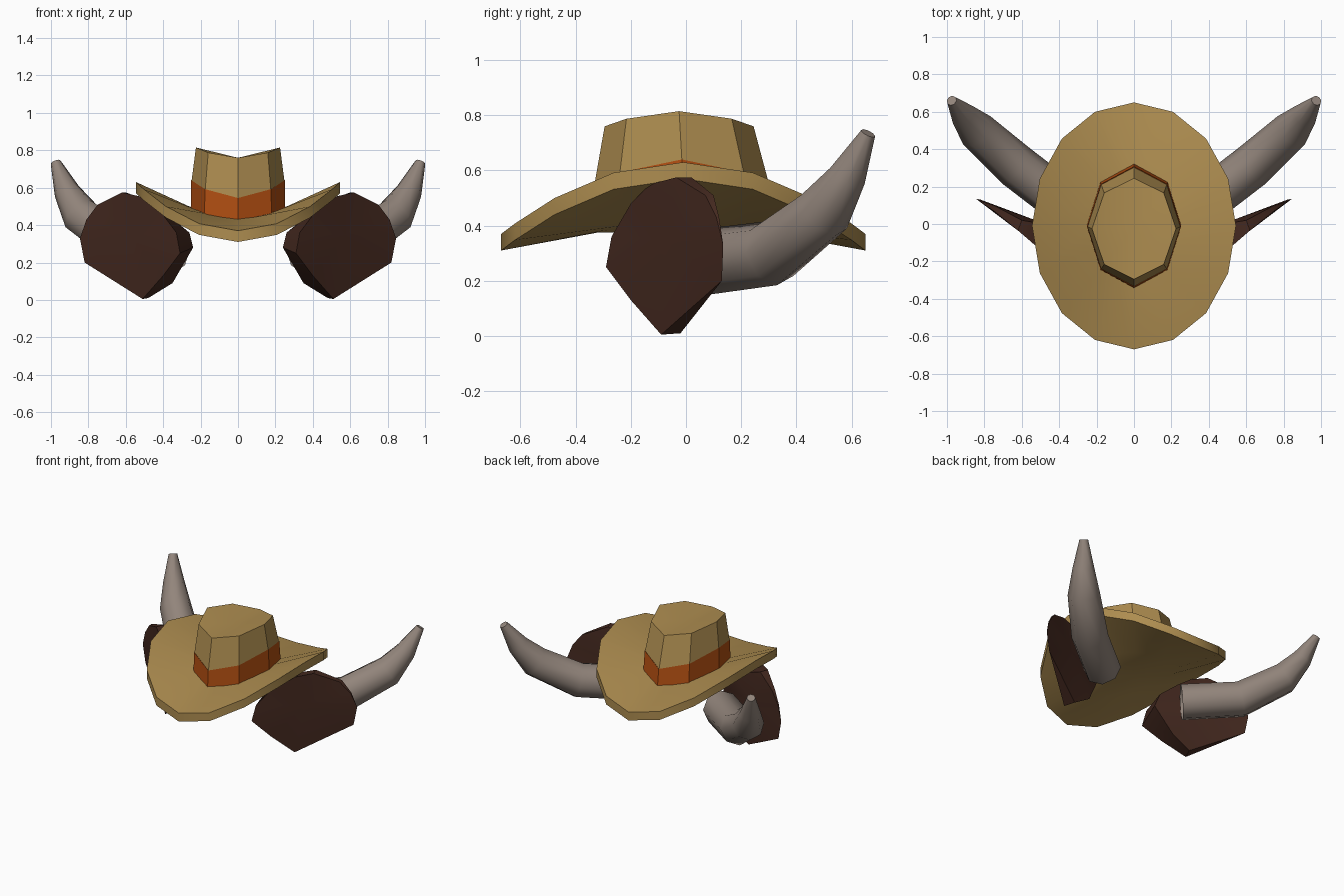
import bpy, bmesh
from math import sin, cos, pi
from mathutils import Vector

cube = bpy.data.objects.get("Cube")
if cube:
    bpy.data.objects.remove(cube, do_unlink=True)


def material(name, rgb):
    mat = bpy.data.materials.new(name)
    mat.use_nodes = True
    mat.diffuse_color = (*rgb, 1)
    shader = mat.node_tree.nodes["Principled BSDF"]
    shader.inputs["Base Color"].default_value = (*rgb, 1)
    shader.inputs["Roughness"].default_value = 0.9
    return mat


TAN = material("tan felt", (0.42, 0.265, 0.08))
ORANGE = material("orange band", (0.46, 0.08, 0.006))
BROWN = material("dark brown fur", (0.058, 0.022, 0.014))
GREY = material("grey horn", (0.29, 0.235, 0.2))


def loft(name, rings, mat, start=None, end=None, angle=35):
    """Skin a list of closed rings; start and end are optional cap centres."""
    bm = bmesh.new()
    loops = [[bm.verts.new(p) for p in ring] for ring in rings]
    count = len(loops[0])
    for low, high in zip(loops, loops[1:]):
        for i in range(count):
            j = (i + 1) % count
            bm.faces.new((low[i], low[j], high[j], high[i]))
    for loop, centre in ((loops[0], start), (loops[-1], end)):
        if centre is not None:
            tip = bm.verts.new(centre)
            for i in range(count):
                bm.faces.new((loop[i], loop[(i + 1) % count], tip))
    bmesh.ops.remove_doubles(bm, verts=bm.verts, dist=0.0005)
    bmesh.ops.recalc_face_normals(bm, faces=bm.faces)
    mesh = bpy.data.meshes.new(name)
    bm.to_mesh(mesh)
    bm.free()
    mesh.materials.append(mat)
    obj = bpy.data.objects.new(name, mesh)
    bpy.context.collection.objects.link(obj)
    bpy.context.view_layer.objects.active = obj
    for other in bpy.context.selected_objects:
        other.select_set(False)
    obj.select_set(True)
    bpy.ops.object.shade_smooth_by_angle(angle=angle * pi / 180)
    return obj


def saddle_ring(sides, rx, ry, cy, z, lift):
    """Ellipse whose left and right sides curl upward by lift."""
    turns = [2 * pi * i / sides for i in range(sides)]
    return [(rx * sin(a), cy + ry * cos(a), z + lift * sin(a) ** 2) for a in turns]


# Curled brim, closed underneath
loft("hat_brim", [
    saddle_ring(16, 0.23, 0.31, -0.01, 0.375, 0.05),
    saddle_ring(16, 0.545, 0.66, -0.01, 0.31, 0.26),
    saddle_ring(16, 0.545, 0.66, -0.01, 0.37, 0.26),
    saddle_ring(16, 0.23, 0.31, -0.01, 0.435, 0.05),
], TAN, start=(0, -0.01, 0.38), end=(0, -0.01, 0.44))

# Band and tapered crown with a dip along the middle
band_low = saddle_ring(8, 0.253, 0.332, -0.01, 0.42, 0.06)
band_top = saddle_ring(8, 0.25, 0.322, -0.015, 0.545, 0.095)
crown_low = saddle_ring(8, 0.248, 0.318, -0.015, 0.543, 0.095)
crown_top = saddle_ring(8, 0.225, 0.27, -0.025, 0.76, 0.055)
loft("hat_band", [band_low, band_top, crown_low], ORANGE)
loft("hat_crown", [crown_low, crown_top], TAN, end=(0, -0.025, 0.76))

# Horn centre line with radius at each joint
HORN = [
    ((0.33, 0.08, 0.27), 0.12),
    ((0.63, 0.31, 0.3), 0.12),
    ((0.84, 0.5, 0.45), 0.105),
    ((0.915, 0.585, 0.58), 0.07),
    ((0.975, 0.66, 0.735), 0.028),
]

# Ear front rim and back rim, meeting at the thin outer edge
EAR_FRONT = [
    (0.82, 0.13, 0.2), (0.845, 0.135, 0.33), (0.81, 0.11, 0.43),
    (0.75, 0.07, 0.51), (0.62, -0.035, 0.575), (0.51, -0.13, 0.55),
    (0.42, -0.2, 0.48), (0.33, -0.27, 0.36), (0.31, -0.29, 0.25),
    (0.4, -0.2, 0.13), (0.51, -0.09, 0.005),
]
EAR_BACK = [
    (0.82, 0.13, 0.2), (0.845, 0.135, 0.33), (0.81, 0.12, 0.43),
    (0.75, 0.1, 0.51), (0.6, 0.02, 0.575), (0.48, 0, 0.53),
    (0.38, -0.02, 0.46), (0.26, -0.05, 0.36), (0.24, -0.08, 0.28),
    (0.35, -0.03, 0.09), (0.48, -0.02, 0.01),
]


def horn_rings(sides=8):
    rings = []
    points = [Vector(p) for p, _ in HORN]
    for k, (p, radius) in enumerate(HORN):
        ahead = points[min(k + 1, len(points) - 1)]
        behind = points[max(k - 1, 0)]
        along = (ahead - behind).normalized()
        across = along.cross(Vector((0, 0, 1))).normalized()
        up = across.cross(along)
        turns = [2 * pi * i / sides for i in range(sides)]
        rings.append([points[k] + radius * (cos(a) * across + sin(a) * up) for a in turns])
    return rings


def centre(ring):
    return sum((Vector(p) for p in ring), Vector()) / len(ring)


for side, sign in (("left", 1), ("right", -1)):
    def flip(p):
        return Vector((sign * p[0], p[1], p[2]))

    # Horn, open at the root and closed at the tip
    rings = [[flip(p) for p in ring] for ring in horn_rings()]
    loft(side + "_horn", rings, GREY, end=centre(rings[-1]), angle=50)

    # Wedge-shaped ear
    front = [flip(p) for p in EAR_FRONT]
    back = [flip(p) for p in EAR_BACK]
    loft(side + "_ear", [front, back], BROWN, start=centre(front), end=centre(back))
